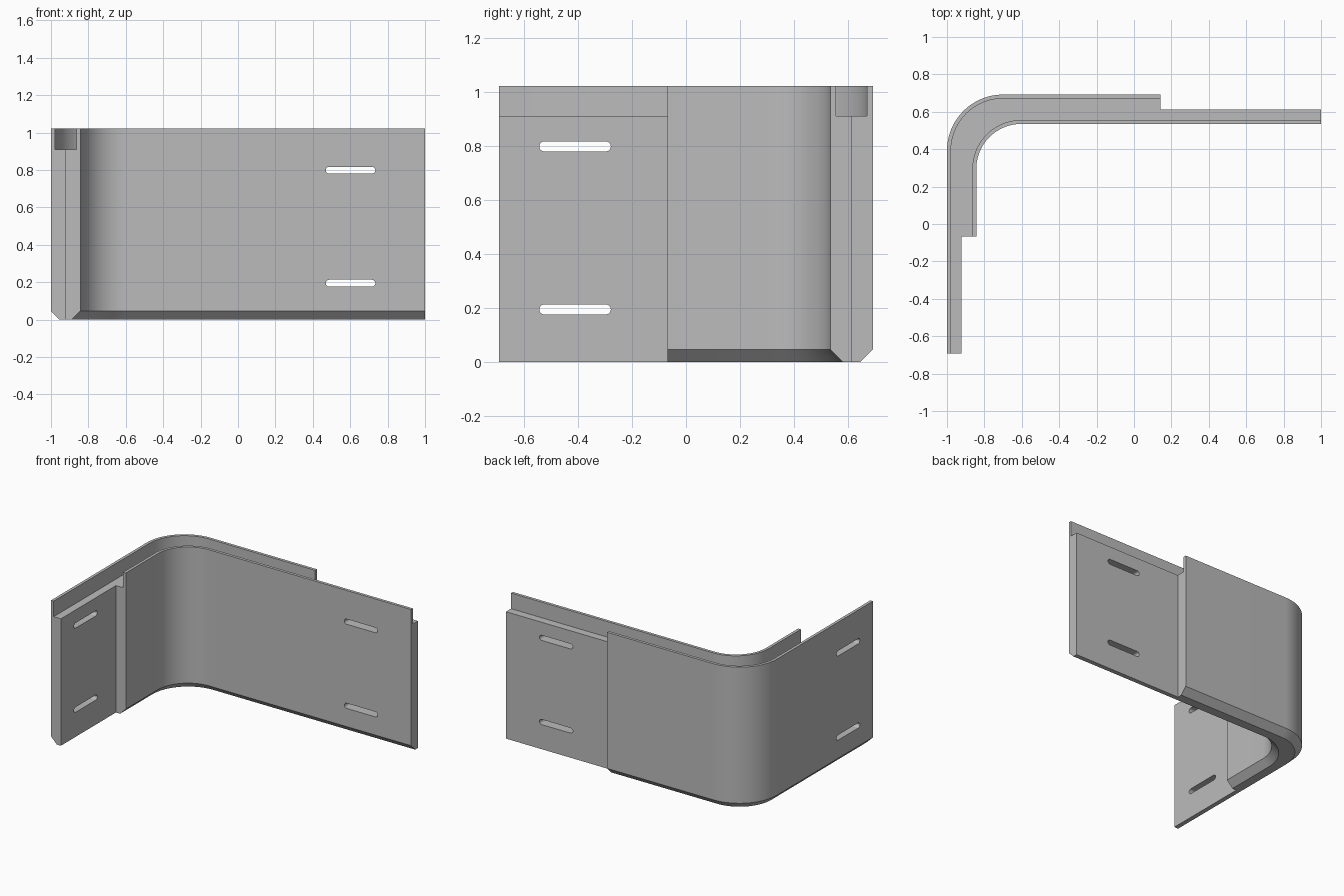
import bpy, bmesh
from math import sin, cos, pi

cube = bpy.data.objects.get("Cube")
if cube:
    bpy.data.objects.remove(cube, do_unlink=True)

HEIGHT, GROOVE_Z, CHAMFER, LIP = 1.023, 0.911, 0.046, 0.021
BACK, FRONT, LEFT, RIGHT = 0.692, -0.692, -1.0, 1.0
THICK, R_OUT, R_IN, STEPS = 0.157, 0.3, 0.24, 24

grey = bpy.data.materials.new("matte grey")
grey.use_nodes = True
colour = (0.5, 0.5, 0.5, 1)
grey.diffuse_color = colour
grey.node_tree.nodes["Principled BSDF"].inputs["Base Color"].default_value = colour


def add_object(name, bm):
    bmesh.ops.recalc_face_normals(bm, faces=bm.faces)
    mesh = bpy.data.meshes.new(name)
    bm.to_mesh(mesh)
    bm.free()
    mesh.materials.append(grey)
    obj = bpy.data.objects.new(name, mesh)
    bpy.context.collection.objects.link(obj)
    return obj


def path(offset, outer):
    """Plan curve of the outer or inner wall, moved into the thickness."""
    if outer:
        cx, cy, r = LEFT + R_OUT, BACK - R_OUT, R_OUT - offset
    else:
        cx, cy, r = LEFT + THICK + R_IN, BACK - THICK - R_IN, R_IN + offset
    arc = [(cx - r * cos(pi / 2 * i / STEPS), cy + r * sin(pi / 2 * i / STEPS))
           for i in range(STEPS + 1)]
    return [(cx - r, FRONT)] + arc + [(RIGHT, cy + r)]


def bracket():
    # Half section: bottom chamfer, wall, lip and groove floor
    half = [(CHAMFER, 0), (0, CHAMFER), (0, HEIGHT), (LIP, HEIGHT), (LIP, GROOVE_Z)]
    section = [(o, z, True) for o, z in half] + [(o, z, False) for o, z in reversed(half)]
    bm = bmesh.new()
    rails = [[bm.verts.new((x, y, z)) for x, y in path(o, outer)] for o, z, outer in section]
    for a, b in zip(rails, rails[1:] + rails[:1]):
        for i in range(len(a) - 1):
            bm.faces.new((a[i], a[i + 1], b[i + 1], b[i]))
    for end in (0, -1):
        bm.faces.new([rail[end] for rail in rails])
    return add_object("corner_bracket", bm)


def box(name, lo, hi):
    bm = bmesh.new()
    bmesh.ops.create_cube(bm, size=1)
    for v in bm.verts:
        v.co = [(a + b) / 2 + c * (b - a) for a, b, c in zip(lo, hi, v.co)]
    return add_object(name, bm)


def slot(name, along_x, centre, z, length=0.265, radius=0.0185):
    """Round-ended prism crossing one arm."""
    bm = bmesh.new()
    ring = []
    for side in (1, -1):
        for i in range(13):
            a = -pi / 2 + pi * i / 12
            u = centre + side * (length / 2 - radius + radius * cos(a))
            w = z + side * radius * sin(a)
            ring.append((u, 0.4, w) if along_x else (-1.1, u, w))
    face = bm.faces.new([bm.verts.new(p) for p in ring])
    grown = bmesh.ops.extrude_face_region(bm, geom=[face])["geom"]
    move = (0, 0.4, 0) if along_x else (0.4, 0, 0)
    bmesh.ops.translate(bm, vec=move, verts=[g for g in grown if isinstance(g, bmesh.types.BMVert)])
    return add_object(name, bm)


body = bracket()

# Half-lap steps at both arm ends, then the mounting slots
cutters = [box("side_lap_cutter", (-0.922, -1, -0.5), (-0.7, -0.068, 1.5)),
           box("back_lap_cutter", (0.143, 0.613, -0.5), (1.3, 1, 1.5))]
for z in (0.195, 0.799):
    cutters.append(slot("back_slot_cutter", True, 0.602, z))
    cutters.append(slot("side_slot_cutter", False, -0.411, z))

bpy.ops.object.select_all(action='DESELECT')
body.select_set(True)
bpy.context.view_layer.objects.active = body
for cutter in cutters:
    cutter.hide_render = True
    mod = body.modifiers.new(cutter.name, 'BOOLEAN')
    mod.operation = 'DIFFERENCE'
    mod.solver = 'EXACT'
    mod.object = cutter
    bpy.ops.object.modifier_apply(modifier=mod.name)
    bpy.data.objects.remove(cutter, do_unlink=True)

bpy.ops.object.shade_smooth_by_angle(angle=pi / 6)
